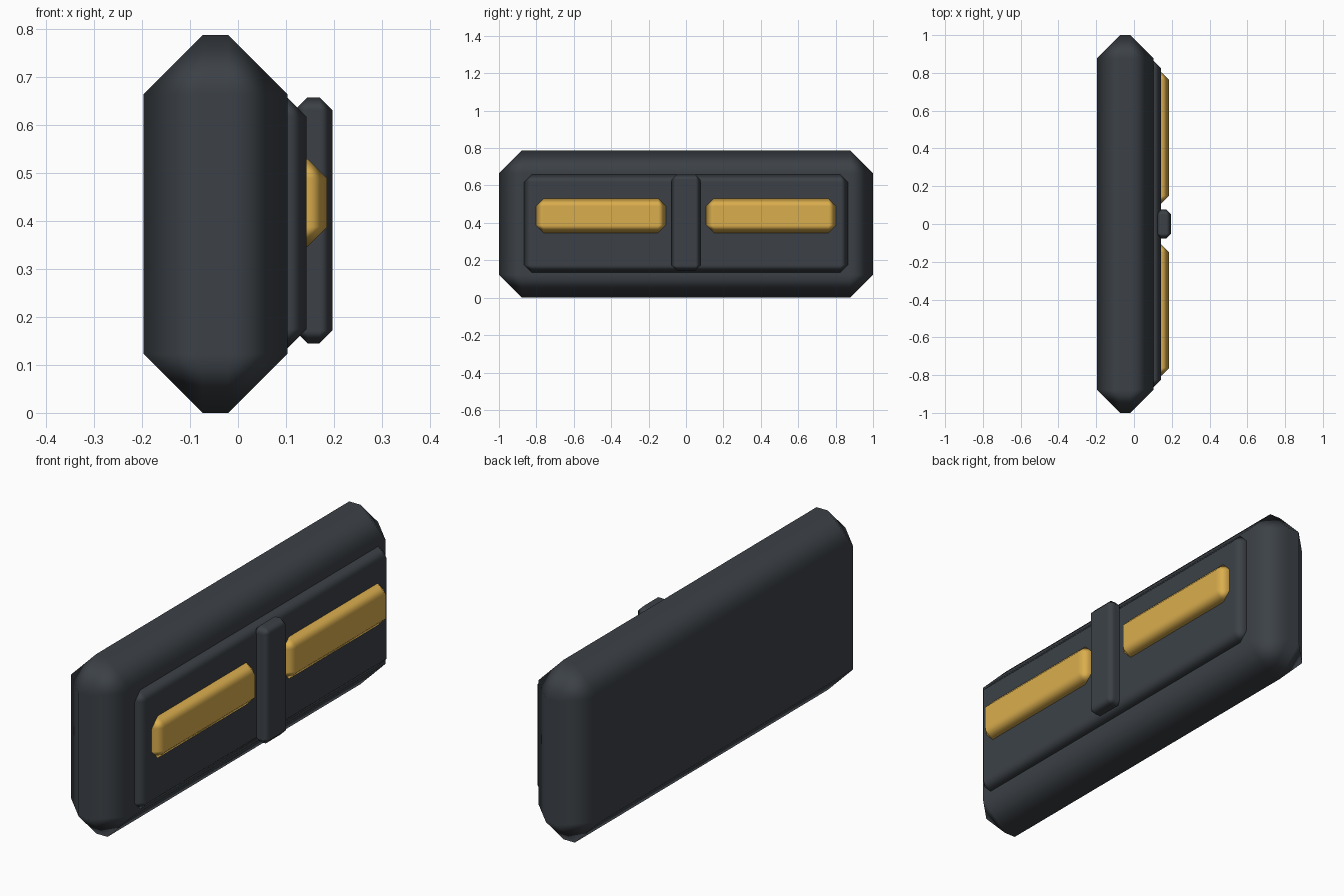
import bpy

cube = bpy.data.objects.get("Cube")
if cube:
    bpy.data.objects.remove(cube, do_unlink=True)


def make_material(name, color):
    mat = bpy.data.materials.new(name)
    mat.use_nodes = True
    mat.diffuse_color = color
    mat.node_tree.nodes["Principled BSDF"].inputs["Base Color"].default_value = color
    return mat


charcoal = make_material("charcoal", (0.045, 0.053, 0.062, 1))
amber = make_material("amber", (0.70, 0.42, 0.075, 1))


def chamfered_box(name, x, y, z, chamfer, mat):
    """Box spanning the given ranges, with one soft-shaded chamfer on each edge."""
    ranges = (x, y, z)
    bpy.ops.mesh.primitive_cube_add(size=1, location=[(a + b) / 2 for a, b in ranges])
    obj = bpy.context.object
    obj.name = name
    obj.scale = [b - a for a, b in ranges]
    bpy.ops.object.transform_apply(location=False, rotation=False, scale=True)
    obj.data.materials.append(mat)
    bpy.ops.object.shade_smooth()
    bevel = obj.modifiers.new("chamfer", 'BEVEL')
    bevel.width = chamfer
    bevel.segments = 1
    bevel.limit_method = 'NONE'
    bevel.harden_normals = True
    return obj


# Thick housing with a raised plate on its left side
chamfered_box("housing", (-0.197, 0.103), (-1, 1), (0, 0.788), 0.123, charcoal)
chamfered_box("face_plate", (0.03, 0.143), (-0.865, 0.865), (0.135, 0.658), 0.04, charcoal)

# Lamp bars either side of the central divider
chamfered_box("front_lamp", (0.06, 0.186), (-0.803, -0.108), (0.347, 0.53), 0.041, amber)
chamfered_box("back_lamp", (0.06, 0.186), (0.108, 0.803), (0.347, 0.53), 0.041, amber)
chamfered_box("divider", (0.118, 0.197), (-0.077, 0.077), (0.145, 0.658), 0.027, charcoal)
